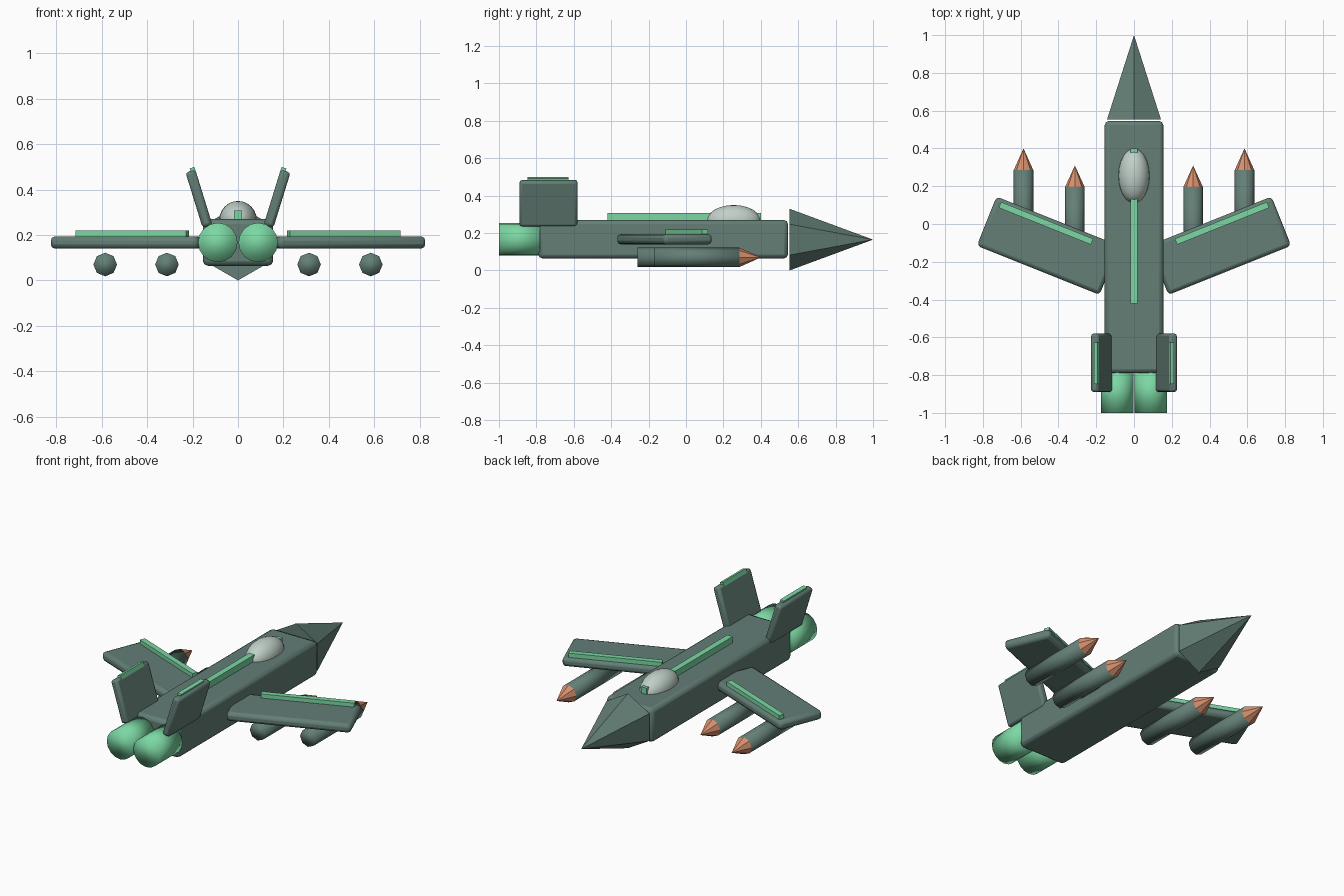
import bpy, math
from mathutils import Matrix

if "Cube" in bpy.data.objects:
    bpy.data.objects.remove(bpy.data.objects["Cube"])


def material(name, rgb):
    m = bpy.data.materials.new(name)
    m.diffuse_color = (*rgb, 1)
    m.use_nodes = True
    m.node_tree.nodes["Principled BSDF"].inputs["Base Color"].default_value = m.diffuse_color
    return m


HULL = material("grey_green", (0.125, 0.21, 0.18))
GREEN = material("mint_green", (0.20, 0.68, 0.37))
GLASS = material("pale_glass", (0.53, 0.63, 0.575))
COPPER = material("copper", (0.67, 0.28, 0.155))


def finish(name, mat, smooth):
    ob = bpy.context.object
    ob.name = name
    ob.data.materials.append(mat)
    if smooth:
        bpy.ops.object.shade_smooth()
    return ob


def box(name, loc, size, mat, rot=(0, 0, 0), bevel=0.0):
    bpy.ops.mesh.primitive_cube_add(size=1, location=loc, rotation=rot)
    ob = finish(name, mat, False)
    ob.data.transform(Matrix.Diagonal((*size, 1)))
    if bevel:
        mod = ob.modifiers.new("rounded_edges", "BEVEL")
        mod.width, mod.segments = bevel, 2
        bpy.ops.object.shade_smooth_by_angle(angle=math.radians(30))
    return ob


def tube(name, x, z, y0, y1, r0, r1, sides, mat, smooth):
    """Cylinder or cone along y, from y0 (radius r0) to y1 (radius r1)."""
    bpy.ops.mesh.primitive_cone_add(
        vertices=sides, radius1=r0, radius2=r1, depth=y1 - y0,
        location=(x, (y0 + y1) / 2, z), rotation=(-math.pi / 2, 0, 0))
    return finish(name, mat, smooth)


# Fuselage, six-sided nose and spine stripe
box("fuselage", (0, -0.122, 0.167), (0.31, 1.335, 0.205), HULL, bevel=0.022)
tube("nose_cone", 0, 0.165, 0.553, 1.0, 0.165, 0, 6, HULL, False)
box("spine_stripe", (0, -0.01, 0.28), (0.036, 0.82, 0.055), GREEN)

# Canopy
bpy.ops.mesh.primitive_uv_sphere_add(segments=24, ring_count=12, radius=1,
                                     location=(0, 0.255, 0.265))
canopy = finish("canopy", GLASS, True)
canopy.data.transform(Matrix.Diagonal((0.083, 0.145, 0.085, 1)))

SWEEP = math.radians(21.8)
CANT = math.radians(17.2)

for side, s in (("right", 1), ("left", -1)):
    # Engine
    tube(side + "_engine", s * 0.089, 0.167, -1.0, -0.78, 0.087, 0.087, 16,
         GREEN, True)
    # Forward-swept wing with leading-edge stripe
    box(side + "_wing", (s * 0.455, -0.115, 0.167), (0.70, 0.28, 0.055), HULL,
        (0, 0, s * SWEEP), 0.02)
    box(side + "_wing_stripe", (s * 0.466, 0.004, 0.202), (0.525, 0.033, 0.034),
        GREEN, (0, 0, s * SWEEP))
    # Canted tail fin with tip stripe
    box(side + "_fin", (s * 0.172, -0.735, 0.36), (0.045, 0.31, 0.255), HULL,
        (0, s * CANT, 0), 0.014)
    box(side + "_fin_stripe", (s * 0.198, -0.737, 0.482), (0.022, 0.22, 0.03),
        GREEN, (0, s * CANT, 0))
    # Missiles under the wing
    for place, x, y in (("inner", 0.313, -0.26), ("outer", 0.585, -0.17)):
        name = f"{side}_{place}_missile"
        tube(name + "_body", s * x, 0.07, y, y + 0.455, 0.052, 0.052, 8, HULL, True)
        tube(name + "_tip", s * x, 0.07, y + 0.455, y + 0.57, 0.052, 0, 8, COPPER, False)
